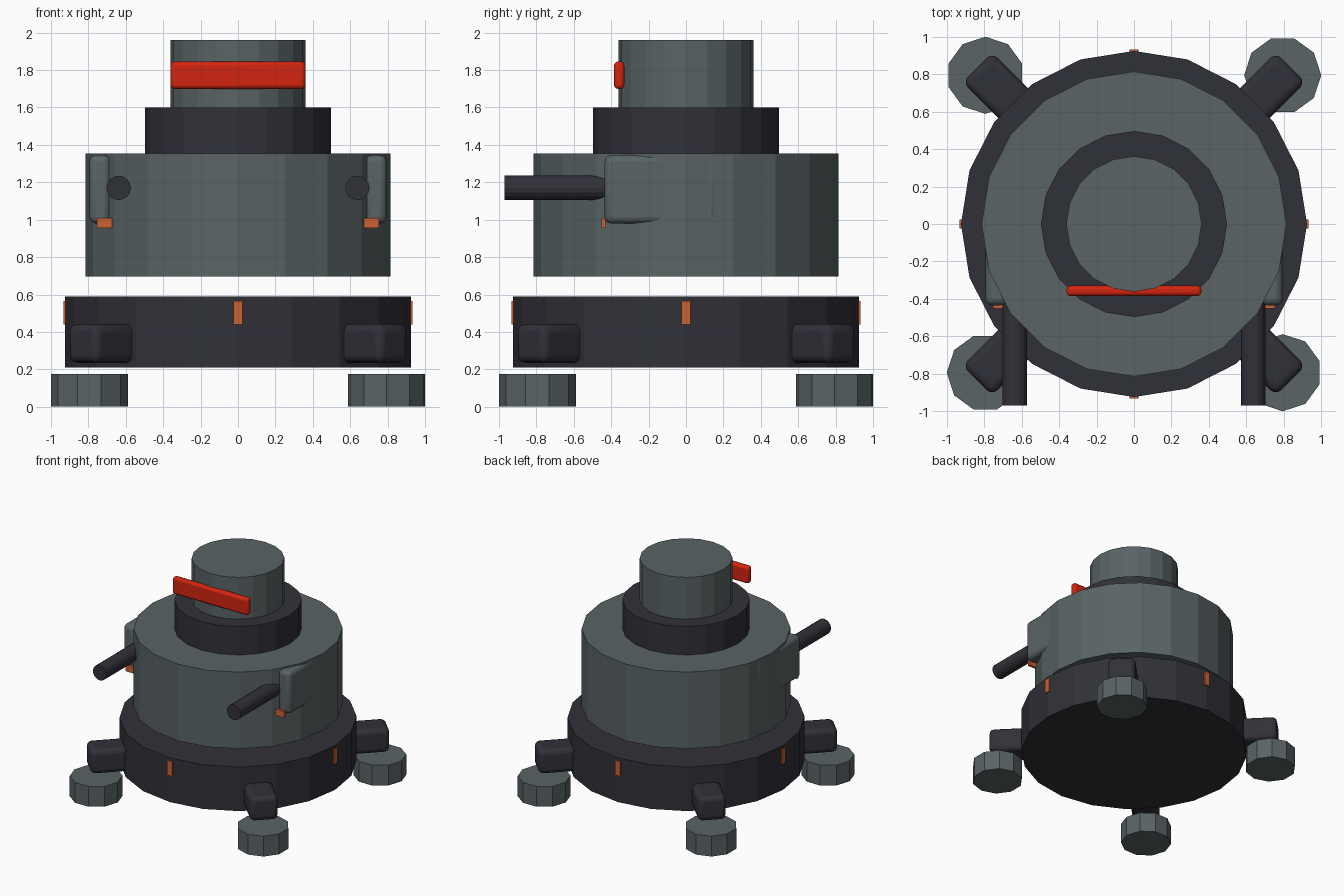
import bpy
from math import radians, pi
from mathutils import Matrix, Vector

cube = bpy.data.objects.get("Cube")
if cube:
    bpy.data.objects.remove(cube, do_unlink=True)


def material(name, rgb):
    m = bpy.data.materials.new(name)
    m.use_nodes = True
    m.diffuse_color = (*rgb, 1)
    m.node_tree.nodes["Principled BSDF"].inputs["Base Color"].default_value = (*rgb, 1)
    return m


GREY = material("slate grey", (0.1, 0.125, 0.13))
DARK = material("dark charcoal", (0.03, 0.03, 0.04))
RED = material("signal red", (0.65, 0.018, 0.005))
ORANGE = material("rust orange", (0.6, 0.12, 0.035))


def finish(name, mat):
    ob = bpy.context.object
    ob.name = ob.data.name = name
    ob.data.materials.append(mat)
    return ob


def drum(name, mat, r, z0, z1, sides=20, x=0, y=0, turn=0):
    """Upright faceted cylinder between two heights."""
    bpy.ops.mesh.primitive_cylinder_add(
        vertices=sides, radius=r, depth=z1 - z0,
        location=(x, y, (z0 + z1) / 2), rotation=(0, 0, turn))
    return finish(name, mat)


def box(name, mat, low, high, bevel=0, turn=0):
    """Box between two corners, optionally rounded and swung about the z axis."""
    low, high = Vector(low), Vector(high)
    bpy.ops.mesh.primitive_cube_add(size=1)
    ob = finish(name, mat)
    ob.data.transform(Matrix.Rotation(turn, 4, "Z")
                      @ Matrix.Translation((low + high) / 2)
                      @ Matrix.Diagonal((*(high - low), 1)))
    if bevel:
        mod = ob.modifiers.new("rounding", "BEVEL")
        mod.width, mod.segments = bevel, 3
        bpy.ops.object.shade_smooth_by_angle(angle=radians(35))
    return ob


# Stacked drums of the body
drum("base", DARK, 0.925, 0.21, 0.59)
drum("body", GREY, 0.815, 0.695, 1.355)
drum("collar", DARK, 0.497, 1.355, 1.6)
drum("head", GREY, 0.362, 1.6, 1.96)
box("visor", RED, (-0.36, -0.385, 1.7), (0.36, -0.33, 1.845), 0.02)

# Four legs on the diagonals with round feet, and four marker lights between
corners = ["back_left", "back_right", "front_right", "front_left"]
sides = ["left", "back", "right", "front"]
for i in range(4):
    a = i * pi / 2
    box(corners[i] + "_leg", DARK, (0.86, -0.112, 0.235), (1.185, 0.112, 0.442),
        0.04, a + pi / 4)
    p = Matrix.Rotation(a, 3, "Z") @ Vector((0.795, 0.795, 0))
    drum(corners[i] + "_foot", GREY, 0.206, 0, 0.175, 10, p.x, p.y, a + pi / 2)
    box(sides[i] + "_marker", ORANGE, (0.9, -0.024, 0.44), (0.933, 0.024, 0.565), turn=a)

# Side pods, each with a barrel and a small lamp
for side, s in (("left", 1), ("right", -1)):
    xs = sorted((s * 0.68, s * 0.795))
    box(side + "_pod", GREY, (xs[0], -0.435, 0.98), (xs[1], 0.17, 1.345), 0.035)
    bpy.ops.mesh.primitive_cylinder_add(vertices=16, radius=0.065, depth=0.57,
                                        location=(s * 0.638, -0.685, 1.17),
                                        rotation=(pi / 2, 0, 0))
    finish(side + "_barrel", DARK)
    xs = sorted((s * 0.673, s * 0.755))
    box(side + "_lamp", ORANGE, (xs[0], -0.452, 0.955), (xs[1], -0.43, 1.01))
